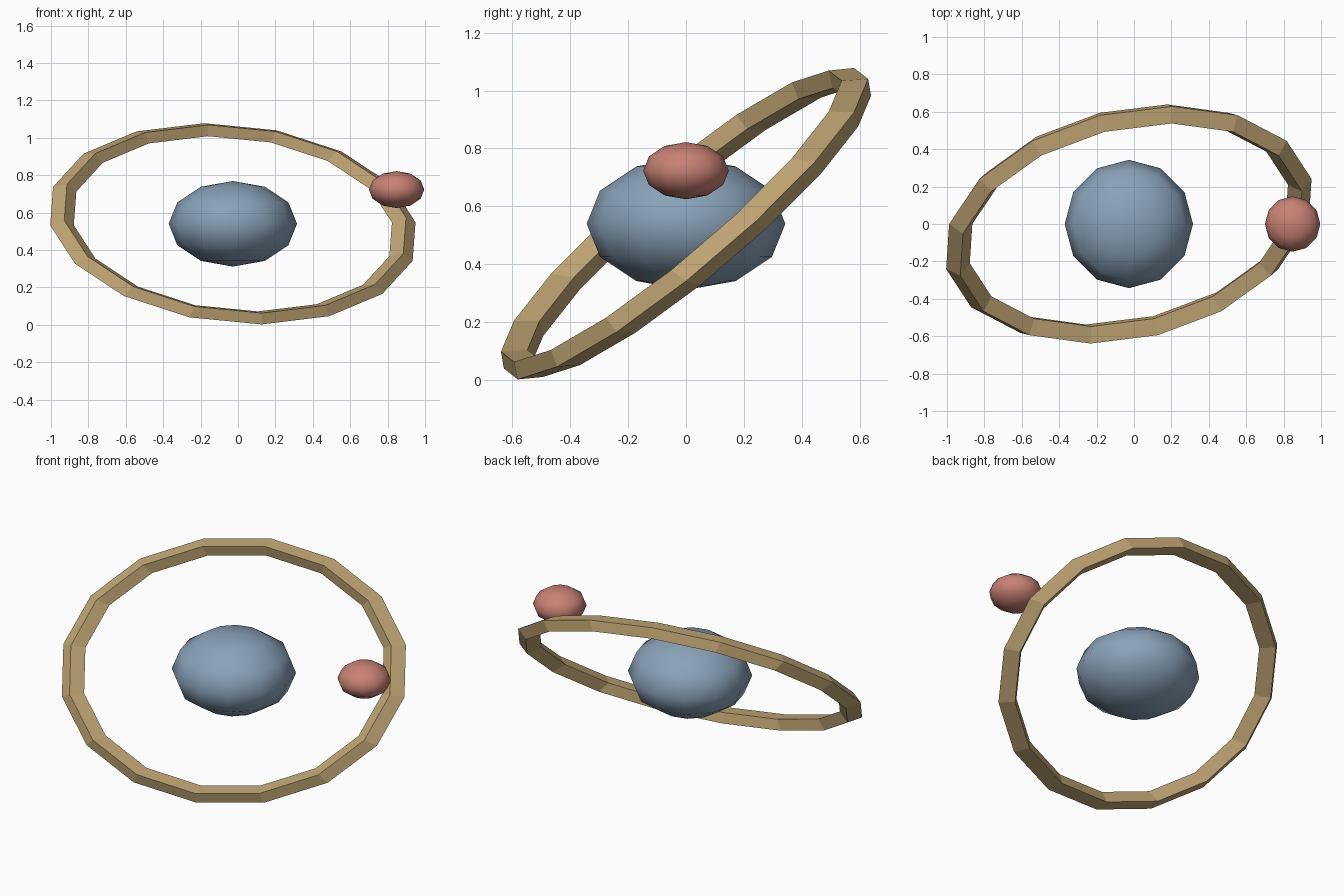
import bpy
import math
from mathutils import Matrix, Vector

default = bpy.data.objects.get("Cube")
if default:
    bpy.data.objects.remove(default, do_unlink=True)

CENTRE = Vector((-0.0275, 0, 0.54))
SQUASH = Matrix.Diagonal((1, 1, 2 / 3, 1))  # whole system is flattened vertically


def material(name, colour):
    mat = bpy.data.materials.new(name)
    mat.use_nodes = True
    mat.diffuse_color = (*colour, 1)
    mat.node_tree.nodes["Principled BSDF"].inputs["Base Color"].default_value = (*colour, 1)
    return mat


def finish(name, mat, rotation, location):
    obj = bpy.context.object
    obj.name = obj.data.name = name
    obj.data.transform(SQUASH @ rotation)
    obj.location = location
    obj.data.materials.append(mat)
    return obj


def ball(name, mat, radius, location):
    bpy.ops.mesh.primitive_uv_sphere_add(segments=12, ring_count=6, radius=radius)
    bpy.ops.object.shade_smooth()
    return finish(name, mat, Matrix.Identity(4), location)


# Central body and its small companion
ball("planet", material("dusty blue", (0.25, 0.36, 0.48)), 0.343, CENTRE)
ball("moon", material("terracotta", (0.58, 0.22, 0.175)), 0.148, (0.848, 0, 0.723))

# Tilted faceted ring with a diamond section
bpy.ops.mesh.primitive_torus_add(major_segments=16, minor_segments=4,
                                 major_radius=0.941, minor_radius=0.065)
tilt = Matrix.Rotation(math.radians(17.2), 4, "Y") @ Matrix.Rotation(math.radians(51.3), 4, "X")
finish("ring", material("sand", (0.54, 0.385, 0.178)), tilt, CENTRE)
